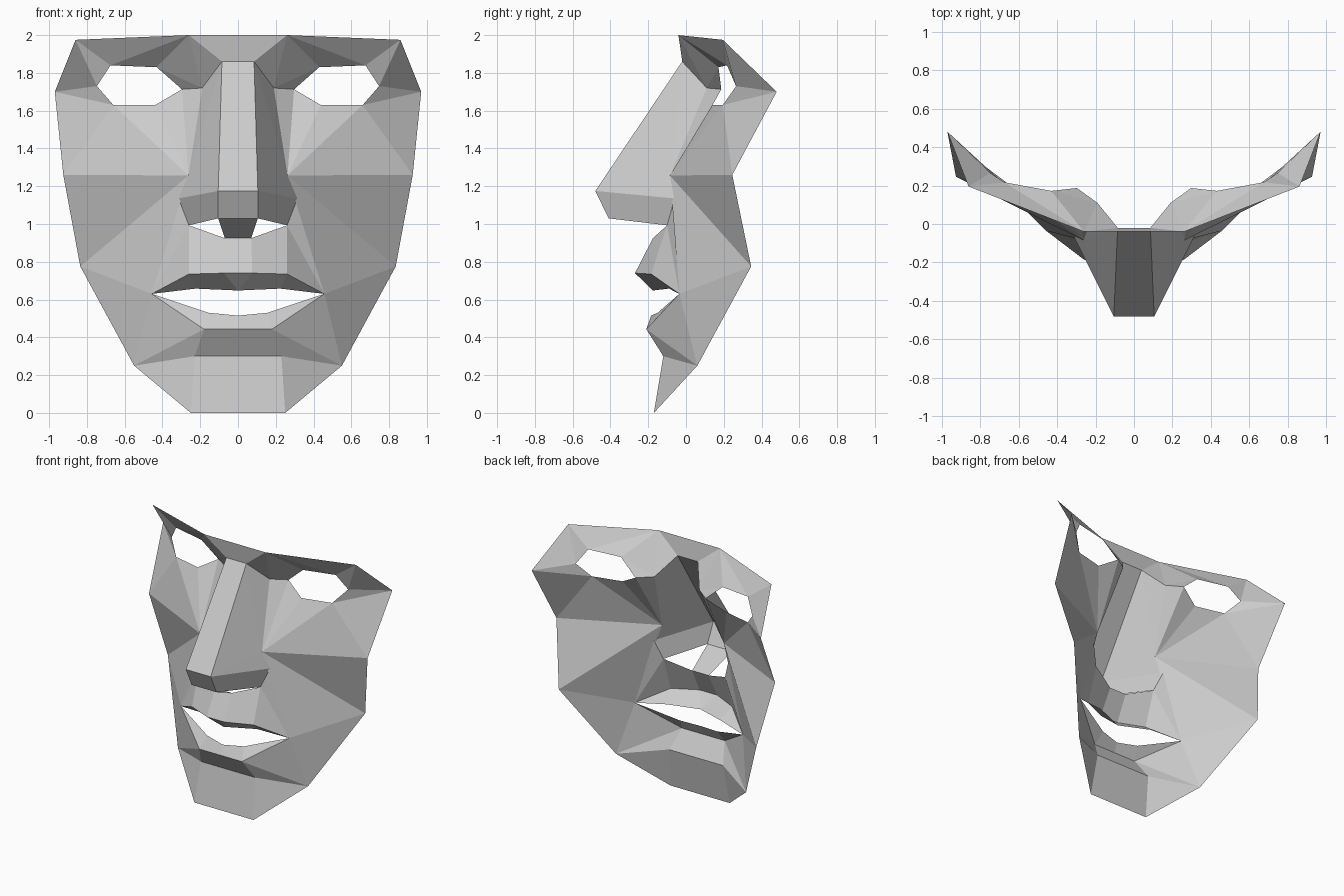
import bpy, bmesh
from mathutils import Vector

if "Cube" in bpy.data.objects:
    bpy.data.objects.remove(bpy.data.objects["Cube"])

# Landmarks on the right half of the face; "*" after a name means its centre-line copy
P = dict(
    top=(.26, -.04, 2.0), temple=(.86, .195, 1.975), ear=(.97, .48, 1.70),
    cheekbone=(.925, .245, 1.26), jaw=(.835, .345, .775), jowl=(.55, .06, .25),
    chin=(.25, -.17, 0),
    eye_in=(.297, .187, 1.713), eye_ui=(.43, .172, 1.83), eye_uo=(.675, .217, 1.84),
    eye_out=(.747, .265, 1.73), eye_lo=(.66, .195, 1.63), eye_li=(.438, .14, 1.63),
    bridge=(.085, -.02, 1.86), socket=(.19, .11, 1.72), inner=(.262, -.085, 1.257),
    tip=(.105, -.48, 1.175), under_tip=(.105, -.41, 1.03),
    wing=(.315, -.06, 1.135), nostril=(.26, -.10, .993), septum=(.07, -.175, .925),
    bow=(.075, -.27, .74), lip_up=(.26, -.185, .735), part_up=(.225, -.09, .658),
    part_mid=(0, -.175, .648), corner=(.457, -.035, .63),
    part_low=(.155, -.15, .53), part_low_mid=(0, -.185, .515),
    lip_low=(.18, -.21, .443), fold=(.23, -.12, .30),
)


def point(name):
    v = Vector(P[name.rstrip("*")])
    if name.endswith("*"):
        v.x = 0
    return v


def part(name, faces):
    """Flat-faced sheet spanned between landmarks, mirrored across x."""
    bm = bmesh.new()
    verts = {}
    for text in faces.strip().splitlines():
        keys = text.split()
        for k in keys:
            if k not in verts:
                verts[k] = bm.verts.new(point(k))
        f = bm.faces.new([verts[k] for k in keys])
        f.normal_update()
        if f.normal.y > 0:
            f.normal_flip()
    me = bpy.data.meshes.new(name)
    bm.to_mesh(me)
    bm.free()
    ob = bpy.data.objects.new(name, me)
    bpy.context.collection.objects.link(ob)
    mod = ob.modifiers.new("mirror", 'MIRROR')
    mod.use_clip = True
    return ob


# Forehead band and upper eye rims
part("brow", """
    top* top bridge bridge*
    top socket bridge
    top eye_ui socket
    socket eye_ui eye_in
    top eye_uo eye_ui
    top temple eye_uo
    temple eye_out eye_uo
    temple ear eye_out
    ear eye_lo eye_out""")

# Ridge, sides, tip, wings and septum; nostrils stay open
part("nose", """
    bridge* bridge tip tip*
    bridge socket inner
    bridge inner tip
    tip inner wing
    socket eye_in inner
    tip* tip under_tip under_tip*
    tip wing nostril under_tip
    under_tip* under_tip septum septum*""")

# Cheeks from lower eye rim to jaw
part("cheeks", """
    ear cheekbone eye_lo
    eye_lo cheekbone inner
    eye_lo inner eye_li
    eye_in eye_li inner
    inner cheekbone jaw
    inner jaw corner
    inner corner wing
    wing corner nostril
    jaw jowl corner
    corner jowl lip_low
    lip_low jowl fold""")

# Upper lip and the skin above it
part("upper_lip", """
    septum* septum bow bow*
    septum nostril lip_up bow
    nostril corner lip_up
    bow* bow part_mid
    bow lip_up part_up part_mid
    lip_up corner part_up""")

# Lower lip
part("lower_lip", """
    part_low_mid part_low lip_low lip_low*
    part_low corner lip_low
    lip_low* lip_low fold fold*""")

# Chin
part("chin", """
    fold* fold chin chin*
    fold jowl chin""")
